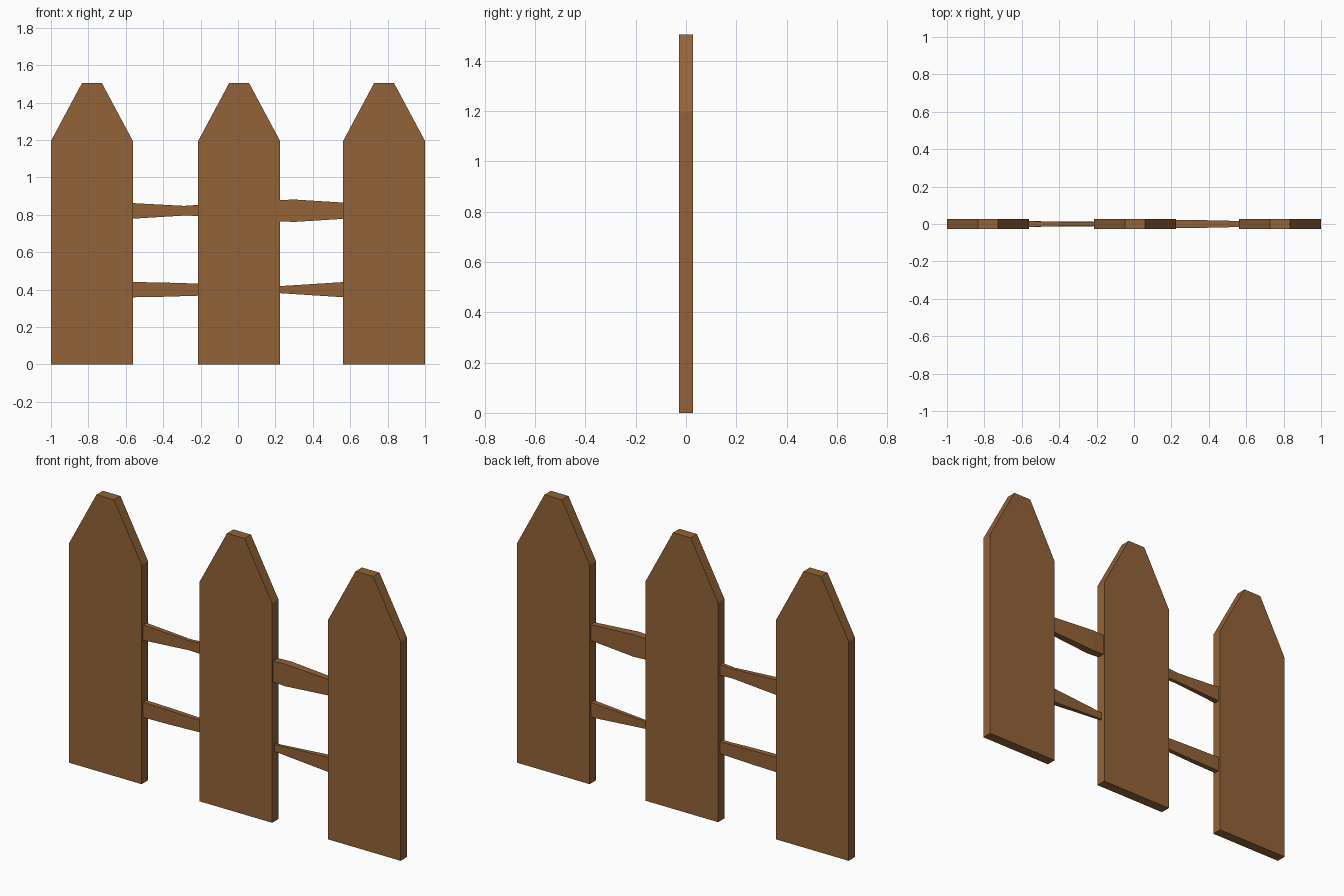
import bpy

if "Cube" in bpy.data.objects:
    bpy.data.objects.remove(bpy.data.objects["Cube"])

wood = bpy.data.materials.new("brown wood")
wood.diffuse_color = (0.29, 0.123, 0.039, 1)
wood.use_nodes = True
wood.node_tree.nodes["Principled BSDF"].inputs["Base Color"].default_value = wood.diffuse_color


def make_object(name, verts, faces):
    mesh = bpy.data.meshes.new(name)
    mesh.from_pydata(verts, [], faces)
    mesh.materials.append(wood)
    obj = bpy.data.objects.new(name, mesh)
    bpy.context.collection.objects.link(obj)
    return obj


# Pickets: front profile extruded through the board thickness
def picket(name, cx):
    w, tip, t = 0.219, 0.053, 0.0275
    profile = [(-w, 0), (w, 0), (w, 1.195), (tip, 1.505), (-tip, 1.505), (-w, 1.195)]
    n = len(profile)
    verts = [(cx + x, y, z) for y in (-t, t) for x, z in profile]
    faces = [tuple(range(n)), tuple(reversed(range(n, 2 * n)))]
    faces += [(i, i + n, (i + 1) % n + n, (i + 1) % n) for i in range(n)]
    make_object(name, verts, faces)


for name, cx in (("left_picket", -0.781), ("middle_picket", 0.006), ("right_picket", 0.781)):
    picket(name, cx)


# Rails: rectangular sections (x, centre z, half height) joined into a tapered bar
def rail(name, sections):
    verts, faces = [], []
    for x, z, h in sections:
        d = 0.37 * h
        verts += [(x, -d, z - h), (x, d, z - h), (x, d, z + h), (x, -d, z + h)]
    for s in range(len(sections) - 1):
        a = 4 * s
        for i in range(4):
            j = (i + 1) % 4
            faces.append((a + i, a + 4 + i, a + 4 + j, a + j)[::-1])
    last = len(verts) - 4
    faces += [(3, 2, 1, 0), (last, last + 1, last + 2, last + 3)]
    make_object(name, verts, faces)


rail("upper_left_rail", [(-0.57, 0.821, 0.042), (-0.29, 0.822, 0.026), (-0.20, 0.824, 0.030)])
rail("upper_right_rail", [(0.21, 0.822, 0.056), (0.30, 0.822, 0.060), (0.57, 0.822, 0.043)])
rail("lower_left_rail", [(-0.57, 0.40, 0.041), (-0.40, 0.40, 0.038), (-0.20, 0.40, 0.032)])
rail("lower_right_rail", [(0.21, 0.40, 0.018), (0.57, 0.40, 0.041)])
